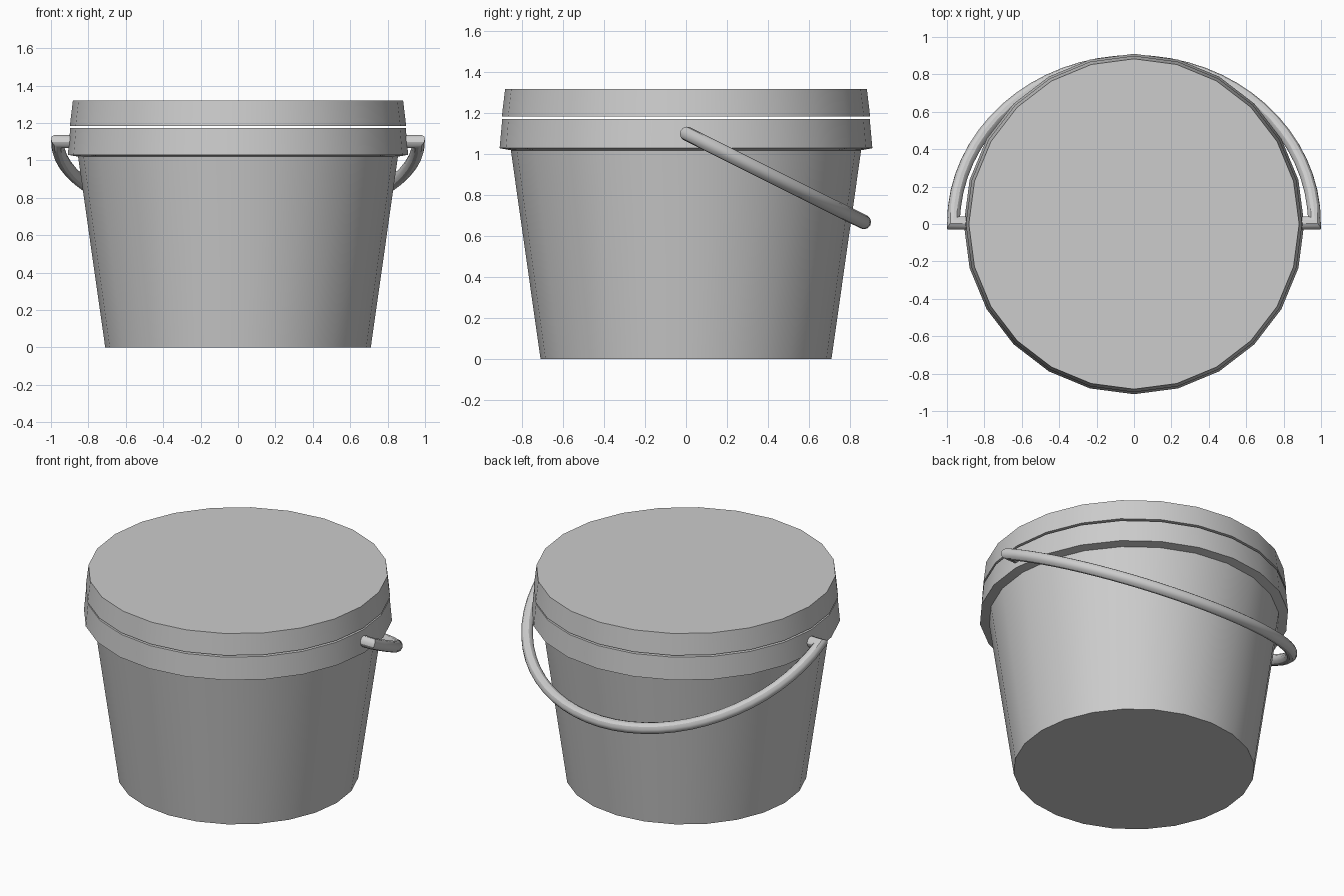
import bpy, bmesh, math
from mathutils import Vector

cube = bpy.data.objects.get("Cube")
if cube:
    bpy.data.objects.remove(cube, do_unlink=True)

# One plain grey for every part
grey = bpy.data.materials.new("light_grey")
grey.use_nodes = True
colour = (0.604, 0.604, 0.604, 1)
grey.diffuse_color = colour
grey.node_tree.nodes["Principled BSDF"].inputs["Base Color"].default_value = colour


def skin_rings(name, rings):
    """Join matching rings of points into a closed, capped surface."""
    bm = bmesh.new()
    loops = [[bm.verts.new(p) for p in ring] for ring in rings]
    for a, b in zip(loops, loops[1:]):
        for i in range(len(a)):
            j = (i + 1) % len(a)
            bm.faces.new((a[i], a[j], b[j], b[i]))
    bm.faces.new(loops[0])
    bm.faces.new(loops[-1])
    bmesh.ops.recalc_face_normals(bm, faces=bm.faces)
    mesh = bpy.data.meshes.new(name)
    bm.to_mesh(mesh)
    bm.free()
    mesh.materials.append(grey)
    obj = bpy.data.objects.new(name, mesh)
    bpy.context.collection.objects.link(obj)
    bpy.ops.object.select_all(action='DESELECT')
    obj.select_set(True)
    bpy.context.view_layer.objects.active = obj
    bpy.ops.object.shade_smooth_by_angle(angle=math.radians(30))
    return obj


def turned(name, profile, sides=24):
    """Turn a (radius, height) profile around the z axis."""
    angles = [math.tau * i / sides for i in range(sides)]
    return skin_rings(name, [[(r * math.cos(a), r * math.sin(a), z) for a in angles]
                             for r, z in profile])


# Tapered bucket with its overhanging rim band
turned("bucket", [(0.71, 0), (0.855, 1.02), (0.91, 1.03), (0.897, 1.173)])

# Lid, held just above the rim
turned("lid", [(0.899, 1.185), (0.883, 1.32)])

# Handle: half hoop in a tilted plane, with a mitred peg at each end
REACH, TUBE, SIDES, STEPS = 0.965, 0.035, 12, 32
tilt = math.radians(26.5)
across = Vector((1, 0, 0))
down = Vector((0, math.cos(tilt), -math.sin(tilt)))
normal = across.cross(down)
pivot = Vector((0, 0.005, 1.1))


def hoop_ring(u, v, outward):
    centre = pivot + across * u + down * v
    out = across * outward[0] + down * outward[1]
    return [centre + TUBE * (out * math.cos(a) + normal * math.sin(a))
            for a in (math.tau * i / SIDES for i in range(SIDES))]


rings = [hoop_ring(0.87, 0, (0, -1)), hoop_ring(REACH, 0, (1, -1))]
for i in range(1, STEPS):
    t = math.pi * i / STEPS
    c, s = math.cos(t), math.sin(t)
    rings.append(hoop_ring(REACH * c, REACH * s, (c, s)))
rings += [hoop_ring(-REACH, 0, (-1, -1)), hoop_ring(-0.87, 0, (0, -1))]
skin_rings("handle", rings)
